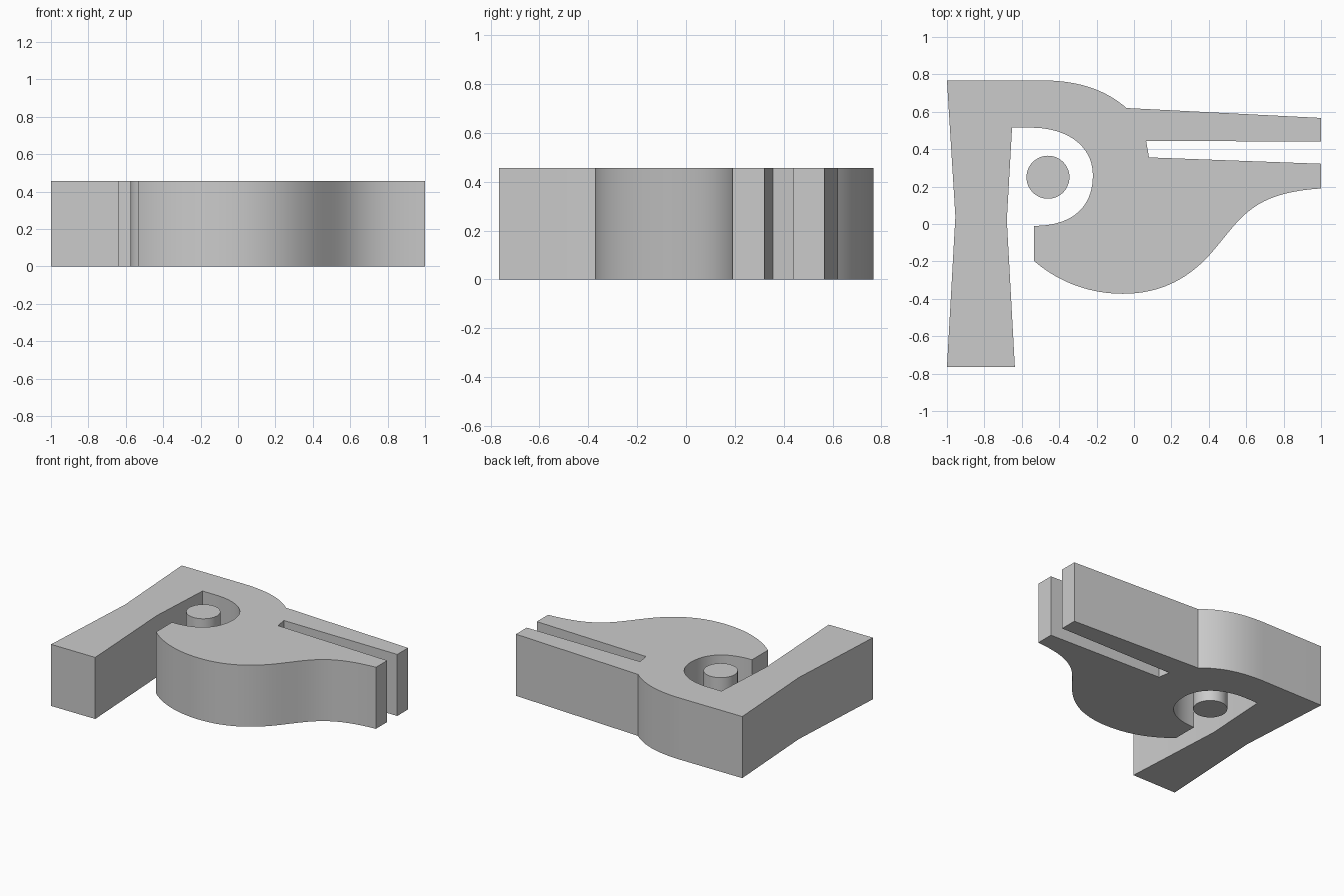
import bpy
import bmesh
import math
from mathutils import Vector
from mathutils.geometry import interpolate_bezier

cube = bpy.data.objects.get("Cube")
if cube:
    bpy.data.objects.remove(cube, do_unlink=True)

HEIGHT = 0.457

grey = bpy.data.materials.new("plain grey")
grey.use_nodes = True
colour = (0.6, 0.6, 0.6, 1)
grey.diffuse_color = colour
grey.node_tree.nodes["Principled BSDF"].inputs["Base Color"].default_value = colour


def curve(a, b, c, d, steps=20):
    """Points along a curve from a to d, leaving out the last one."""
    pts = interpolate_bezier(*(Vector((*p, 0)) for p in (a, b, c, d)), steps + 1)
    return [(p.x, p.y) for p in pts[:-1]]


def prism(name, outline):
    """Extrude a flat outline straight up from the ground."""
    bm = bmesh.new()
    base = bm.faces.new([bm.verts.new((x, y, 0)) for x, y in outline])
    top = bmesh.ops.extrude_face_region(bm, geom=[base], use_keep_orig=True)
    bmesh.ops.translate(bm, vec=(0, 0, HEIGHT),
                        verts=[v for v in top["geom"] if isinstance(v, bmesh.types.BMVert)])
    bmesh.ops.recalc_face_normals(bm, faces=bm.faces)
    mesh = bpy.data.meshes.new(name)
    bm.to_mesh(mesh)
    bm.free()
    mesh.materials.append(grey)
    obj = bpy.data.objects.new(name, mesh)
    bpy.context.collection.objects.link(obj)
    bpy.ops.object.select_all(action="DESELECT")
    obj.select_set(True)
    bpy.context.view_layer.objects.active = obj
    bpy.ops.object.shade_smooth_by_angle(angle=math.radians(20))
    return obj


# Waisted leg, inner side
outline = [(-1, -0.765), (-0.637, -0.765), (-0.68, 0.02), (-0.652, 0.515)]
# Round socket inside the hook
outline += curve((-0.55, 0.515), (-0.36, 0.515), (-0.22, 0.42), (-0.22, 0.26))
outline += curve((-0.22, 0.26), (-0.22, 0.09), (-0.33, -0.01), (-0.535, -0.01))
outline += [(-0.535, -0.01)]
# Rounded belly sweeping out to the lower jaw
outline += curve((-0.535, -0.197), (-0.4, -0.315), (-0.23, -0.373), (-0.06, -0.373))
outline += curve((-0.06, -0.373), (0.12, -0.373), (0.27, -0.31), (0.4, -0.17))
outline += curve((0.4, -0.17), (0.57, 0.02), (0.61, 0.165), (1, 0.19))
# Slot between the two jaws
outline += [(1, 0.19), (1, 0.322), (0.08, 0.356), (0.065, 0.445), (1, 0.44), (1, 0.567)]
# Upper jaw and shoulder back to the leg
outline += curve((-0.04, 0.62), (-0.15, 0.715), (-0.29, 0.768), (-0.5, 0.768))
outline += [(-0.5, 0.768), (-1, 0.768), (-0.955, 0.04)]
prism("clip_body", outline)

# Pin standing free in the socket
prism("pin", [(-0.46 + 0.115 * math.cos(a), 0.25 + 0.115 * math.sin(a))
              for a in (math.tau * i / 48 for i in range(48))])
